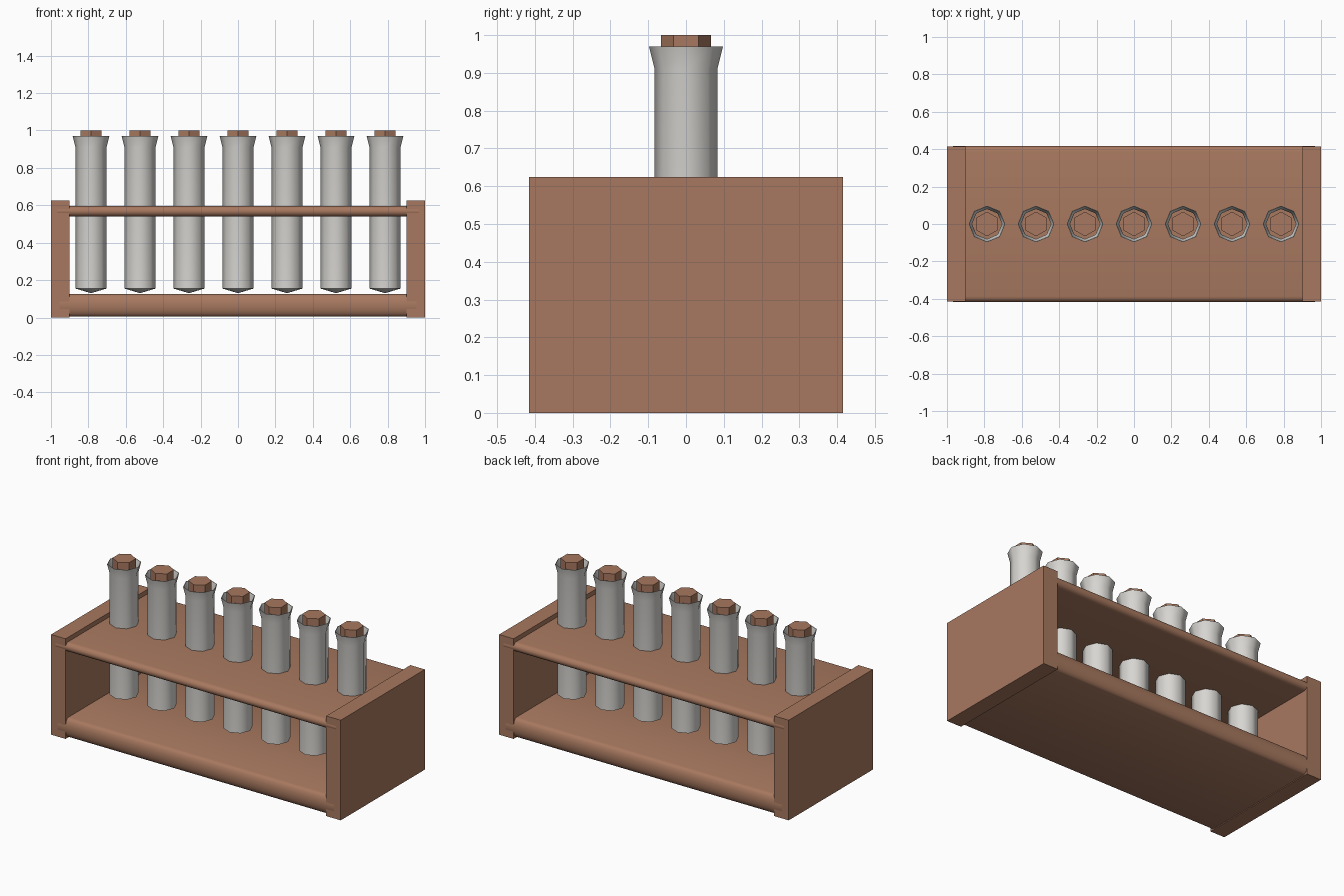
import bpy, bmesh, math

if "Cube" in bpy.data.objects:
    bpy.data.objects.remove(bpy.data.objects["Cube"])


def material(name, rgb):
    m = bpy.data.materials.new(name)
    m.diffuse_color = (*rgb, 1)
    m.use_nodes = True
    m.node_tree.nodes["Principled BSDF"].inputs["Base Color"].default_value = m.diffuse_color
    return m


WOOD = material("brown_wood", (0.39, 0.19, 0.115))
GLASS = material("pale_grey_glass", (0.68, 0.67, 0.64))


def finish(name, bm, mat, smooth_angle=None):
    bmesh.ops.recalc_face_normals(bm, faces=bm.faces)
    me = bpy.data.meshes.new(name)
    bm.to_mesh(me)
    bm.free()
    me.materials.append(mat)
    if smooth_angle is not None:
        for p in me.polygons:
            p.use_smooth = True
        me.set_sharp_from_angle(angle=math.radians(smooth_angle))
    ob = bpy.data.objects.new(name, me)
    bpy.context.collection.objects.link(ob)
    return ob


def end_panel(name, x):
    bm = bmesh.new()
    bmesh.ops.create_cube(bm, size=1)
    for v in bm.verts:
        v.co = (x + v.co.x * 0.1, v.co.y * 0.83, 0.3125 + v.co.z * 0.625)
    finish(name, bm, WOOD)


def board(name, z0, z1, half_len):
    """Board along x with rounded front and back edges, ends let into the panels."""
    zc, h, n = (z0 + z1) / 2, (z1 - z0) / 2, 8
    pts = []
    for side in (1, -1):
        for i in range(n + 1):
            a = math.pi * (i / n - 0.5)
            pts.append((side * (0.387 + 0.03 * math.cos(a)), zc + side * h * math.sin(a)))
    bm = bmesh.new()
    rings = [[bm.verts.new((x, y, z)) for y, z in pts] for x in (-half_len, half_len)]
    m = len(pts)
    for i in range(m):
        j = (i + 1) % m
        bm.faces.new((rings[0][i], rings[0][j], rings[1][j], rings[1][i]))
    finish(name, bm, WOOD, 180)


def lathe(name, x, profile, sides, turn, mat, smooth_angle=None):
    """Revolve (radius, z) points; radius 0 makes a pole."""
    bm = bmesh.new()
    rings = []
    for r, z in profile:
        if r == 0:
            rings.append([bm.verts.new((x, 0, z))] * sides)
        else:
            rings.append([bm.verts.new((x + r * math.cos(turn + math.tau * k / sides),
                                        r * math.sin(turn + math.tau * k / sides), z))
                          for k in range(sides)])
    for a, b in zip(rings, rings[1:]):
        for k in range(sides):
            j = (k + 1) % sides
            bm.faces.new(list(dict.fromkeys((a[k], a[j], b[j], b[k]))))
    finish(name, bm, mat, smooth_angle)


# Rack
end_panel("left_end_panel", -0.95)
end_panel("right_end_panel", 0.95)
board("base_board", 0.005, 0.125, 0.955)
board("upper_shelf", 0.54, 0.597, 0.968)

# Flared eight-sided tubes with thin walls, and six-sided corks
TUBE = [(0, 0.13), (0.083, 0.155), (0.083, 0.91), (0.098, 0.97),
        (0.095, 0.97), (0.080, 0.91), (0.080, 0.158), (0, 0.134)]
CORK = [(0, 0.89), (0.066, 0.89), (0.066, 1.0), (0, 1.0)]
for i in range(7):
    x = (i - 3) * 0.262
    lathe(f"tube_{i + 1}", x, TUBE, 8, 0, GLASS, 50)
    lathe(f"cork_{i + 1}", x, CORK, 6, math.pi / 6, WOOD)
